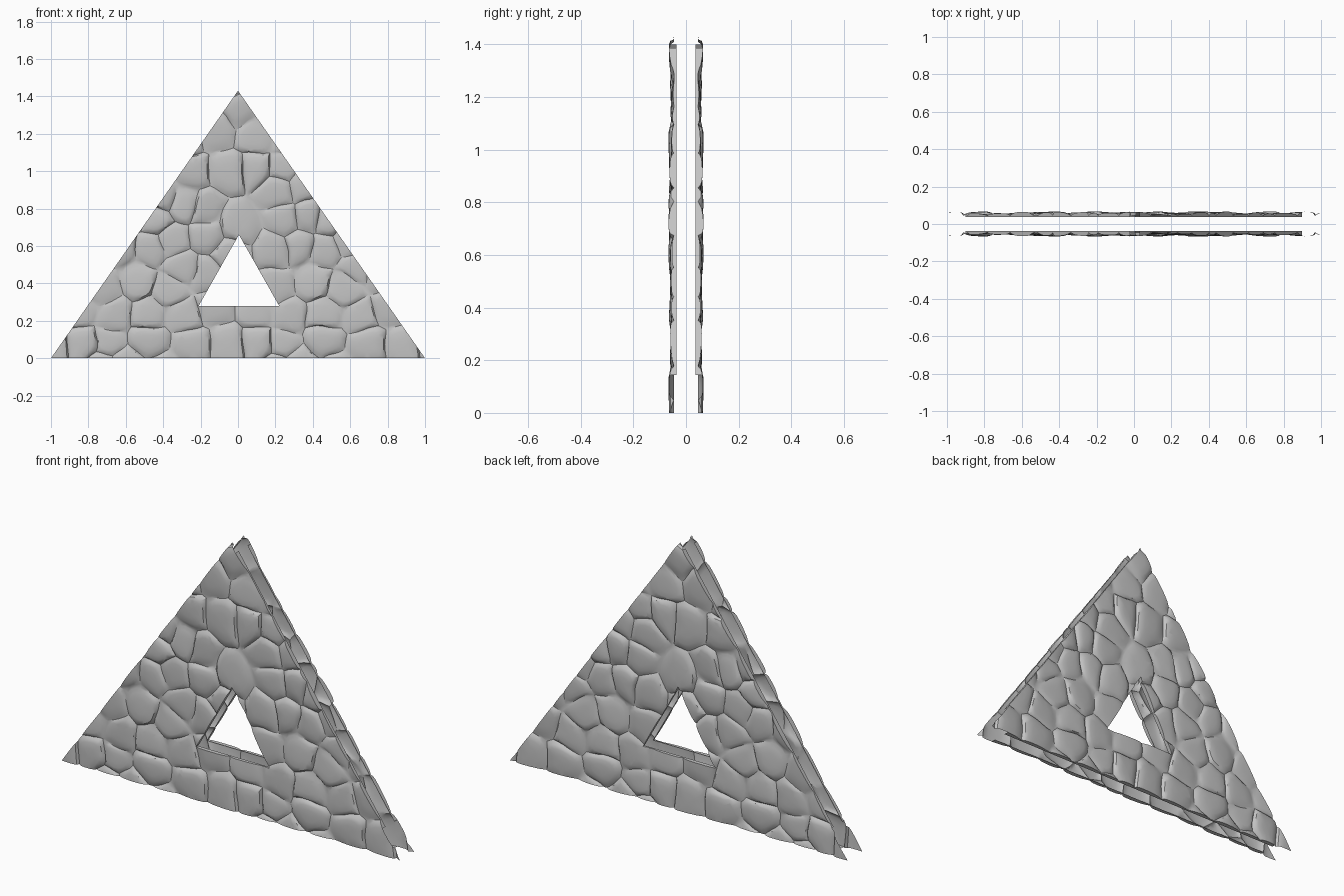
import bpy
import bmesh
import math
import random
from mathutils import Vector, noise

cube = bpy.data.objects.get("Cube")
if cube:
    bpy.data.objects.remove(cube, do_unlink=True)

random.seed(4)
PERIOD = 0.935          # stone pattern repeats sideways and upwards
BACK, CREVICE, CREST = -0.037, -0.046, -0.067
OUTLINE = [(-1, 0), (1, 0), (0, 1.43)]
OPENING = [(-0.21, 0.28), (0.22, 0.28), (0.005, 0.66)]

# Stone centres (x, z) of one pattern tile
STONES = [
    (-.05, .07), (-.83, .08), (-.69, .08), (-.48, .1), (-.25, .07),
    (-.84, .25), (-.66, .22), (-.48, .23), (-.29, .23), (-.12, .28),
    (-.53, .41), (-.73, .38), (-.36, .36), (-.29, .48), (-.17, .45),
    (-.93, .4), (-.61, .6), (-.47, .59), (-.35, .63), (-.17, .65),
    (-.74, .58), (-.05, .55), (-.44, .74), (-.69, .75), (-.56, .77),
    (-.29, .82), (-.18, .79), (-.4, .87), (-.94, .71), (-.72, .89), (-.6, .91),
]


def make_material(name, value):
    mat = bpy.data.materials.new(name)
    mat.use_nodes = True
    colour = (value, value, value, 1)
    mat.diffuse_color = colour
    bsdf = next(n for n in mat.node_tree.nodes if n.type == 'BSDF_PRINCIPLED')
    bsdf.inputs["Base Color"].default_value = colour
    bsdf.inputs["Roughness"].default_value = 0.9
    return mat


def clip(poly, point, normal):
    """Keep the part of a flat polygon behind a line."""
    out = []
    for a, b in zip(poly, poly[1:] + poly[:1]):
        da, db = (a - point).dot(normal), (b - point).dot(normal)
        if da <= 0:
            out.append(a)
        if da * db < 0:
            out.append(a.lerp(b, da / (da - db)))
    return out


def sides(corners):
    """Point and outward normal for each side of a triangle."""
    pts = [Vector(c) for c in corners]
    for a, b in zip(pts, pts[1:] + pts[:1]):
        d = (b - a).normalized()
        yield a, Vector((d.y, -d.x))


def stone_rim(seed, seeds):
    """Cell around one seed, with divided and slightly wavy edges."""
    r = 0.5
    poly = [seed + Vector(c) for c in ((-r, -r), (r, -r), (r, r), (-r, r))]
    for other in seeds:
        gap = other - seed
        if 0 < gap.length < 2 * r:
            poly = clip(poly, (seed + other) / 2, gap)
    rim = []
    for a, b in zip(poly, poly[1:] + poly[:1]):
        n = max(1, round((b - a).length / 0.03))
        rim += [a.lerp(b, i / n) for i in range(n)]
    for i, p in enumerate(rim):
        wave = noise.noise_vector(Vector((p.x, 0, p.y)) * 9)
        rim[i] = p + Vector((wave.x, wave.z)) * 0.018
    return rim


def add_stone(bm, rim, crest, tilt):
    """Domed stone made of shrinking, rounding rings."""
    centre = sum(rim, Vector((0, 0))) / len(rim)
    rings, loop = [], rim
    for scale, rise in ((1, 0), (.9, .5), (.74, .8), (.42, .96)):
        ring = []
        for p in loop:
            q = centre.lerp(p, scale)
            y = CREVICE + (crest - CREVICE) * rise + (q - centre).dot(tilt) * min(1, rise * 2)
            ring.append(bm.verts.new((q.x, max(-0.069, min(y, -0.04)), q.y)))
        rings.append(ring)
        for _ in range(2):
            loop = [(loop[i - 1] + loop[i] * 2 + loop[(i + 1) % len(loop)]) / 4
                    for i in range(len(loop))]
    for outer, inner in zip(rings, rings[1:]):
        for i in range(len(outer)):
            bm.faces.new((outer[i - 1], outer[i], inner[i], inner[i - 1]))
    top = bm.verts.new((centre.x, crest, centre.y))
    for i in range(len(rings[-1])):
        bm.faces.new((rings[-1][i - 1], rings[-1][i], top))


def build_wall():
    bm = bmesh.new()
    style = [(random.uniform(CREST, CREST + .012),
              Vector((random.uniform(-.07, .07), random.uniform(-.07, .07))))
             for _ in STONES]
    placed = [(Vector(s) + Vector((i, j)) * PERIOD, look)
              for i in range(-1, 3) for j in range(-1, 2)
              for s, look in zip(STONES, style)]
    seeds = [s for s, _ in placed]
    for seed, (crest, tilt) in placed:
        if all((seed - p).dot(n) < 0.25 for p, n in sides(OUTLINE)):
            add_stone(bm, stone_rim(seed, seeds), crest, tilt)
    bmesh.ops.remove_doubles(bm, verts=bm.verts, dist=0.0003)

    # Trim to the triangle and cut the opening
    cuts = [(c, outside) for group, outside in ((OUTLINE, True), (OPENING, False))
            for c in [*sides(group)]]
    for (p, n), outside in cuts:
        bmesh.ops.bisect_plane(bm, geom=bm.verts[:] + bm.edges[:] + bm.faces[:], dist=1e-6,
                               plane_co=(p.x, 0, p.y), plane_no=(n.x, 0, n.y),
                               clear_outer=outside)
    inside = []
    for f in bm.faces:
        c = f.calc_center_median()
        if all((Vector((c.x, c.z)) - p).dot(n) < 0 for p, n in sides(OPENING)):
            inside.append(f)
    bmesh.ops.delete(bm, geom=inside, context='FACES')

    # Fold the cut edges back, leaving the sharp tips thin
    def on_cut(e):
        return any(all(abs((Vector((v.co.x, v.co.z)) - p).dot(n)) < 1e-4 for v in e.verts)
                   for (p, n), _ in cuts)

    rim = [e for e in bm.edges if e.is_boundary and on_cut(e)
           and all(abs(v.co.x) < 0.9 and v.co.z < 1.4 for v in e.verts)]
    folded = bmesh.ops.extrude_edge_only(bm, edges=rim)["geom"]
    for v in folded:
        if isinstance(v, bmesh.types.BMVert):
            v.co.y = BACK
    return bm


def add_object(name, bm, mat):
    mesh = bpy.data.meshes.new(name)
    bm.to_mesh(mesh)
    mesh.materials.append(mat)
    obj = bpy.data.objects.new(name, mesh)
    bpy.context.collection.objects.link(obj)
    bpy.ops.object.select_all(action='DESELECT')
    obj.select_set(True)
    bpy.context.view_layer.objects.active = obj
    bpy.ops.object.shade_smooth_by_angle(angle=math.radians(35))


# Front wall and its mirrored back wall
stone = make_material("grey stone", 0.55)
wall = build_wall()
add_object("front_stone_wall", wall, stone)
for vert in wall.verts:
    vert.co.y *= -1
bmesh.ops.reverse_faces(wall, faces=wall.faces)
add_object("back_stone_wall", wall, stone)
wall.free()
